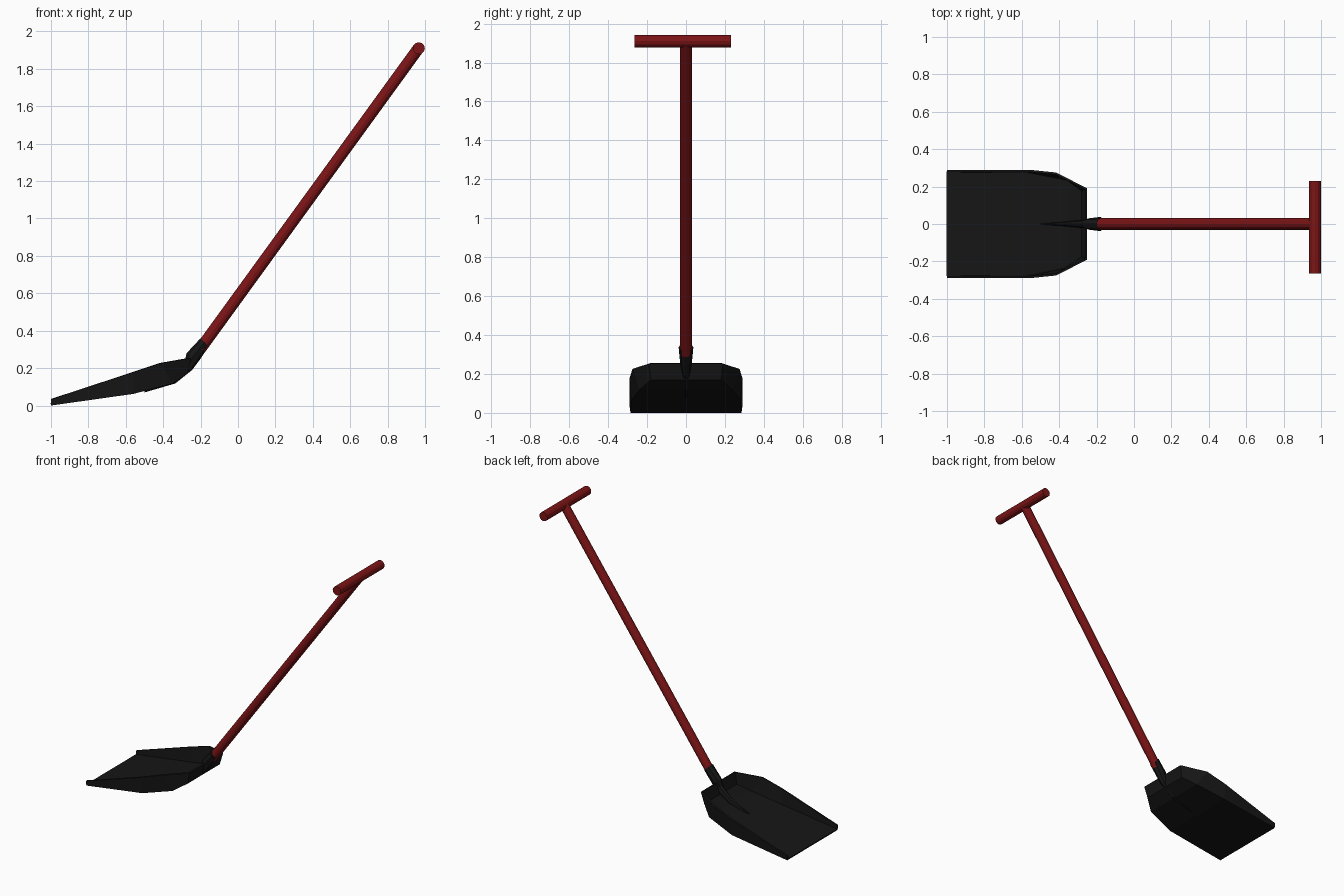
import bpy, bmesh, math
from mathutils import Vector

if "Cube" in bpy.data.objects:
    bpy.data.objects.remove(bpy.data.objects["Cube"])


def material(name, rgb):
    m = bpy.data.materials.new(name)
    m.diffuse_color = (*rgb, 1)
    m.use_nodes = True
    m.node_tree.nodes["Principled BSDF"].inputs["Base Color"].default_value = m.diffuse_color
    return m


BLACK = material("black_steel", (0.008, 0.008, 0.008))
RED = material("red_paint", (0.2, 0.007, 0.008))


def make_object(name, bm, mat):
    bmesh.ops.recalc_face_normals(bm, faces=bm.faces)
    me = bpy.data.meshes.new(name)
    bm.to_mesh(me)
    bm.free()
    me.materials.append(mat)
    ob = bpy.data.objects.new(name, me)
    bpy.context.collection.objects.link(ob)
    return ob


def loft(bm, rows, closed):
    rings = [[bm.verts.new(p) for p in row] for row in rows]
    for a, b in zip(rings, rings[1:]):
        n = len(a)
        for i in range(n if closed else n - 1):
            j = (i + 1) % n
            bm.faces.new((a[i], a[j], b[j], b[i]))
    return rings


def rod(name, start, end, radius, sides=12):
    start, end = Vector(start), Vector(end)
    axis = end - start
    bm = bmesh.new()
    bmesh.ops.create_cone(bm, cap_ends=True, segments=sides, radius1=radius,
                          radius2=radius, depth=axis.length)
    ob = make_object(name, bm, RED)
    ob.location = (start + end) / 2
    ob.rotation_mode = 'QUATERNION'
    ob.rotation_quaternion = axis.to_track_quat('Z', 'Y')
    return ob


# Scoop blade: each station is rim (x, y, z) and floor edge (x, y, z)
stations = [
    ((-1.0, 0.29, 0.034), (-1.0, 0.285, 0.0)),
    ((-0.56, 0.29, 0.178), (-0.56, 0.282, 0.062)),
    ((-0.415, 0.275, 0.226), (-0.35, 0.24, 0.118)),
    ((-0.25, 0.19, 0.253), (-0.27, 0.18, 0.17)),
]
bm = bmesh.new()
rows = []
for (rx, ry, rz), (fx, fy, fz) in stations:
    rows.append([(rx, -ry, rz), (fx, -fy, fz), (fx, fy, fz), (rx, ry, rz)])
rings = loft(bm, rows, False)
bm.faces.new(rings[-1])
blade = make_object("blade", bm, BLACK)
# thicken towards the inside of the scoop
up = max(blade.data.polygons, key=lambda p: p.area).normal.z > 0
solid = blade.modifiers.new("thickness", 'SOLIDIFY')
solid.thickness = 0.012
solid.offset = 1 if up else -1

# Socket tapering into a spike along the floor: upper xz, lower xz, half width
sections = [
    ((-0.20, 0.360), (-0.158, 0.315), 0.038),
    ((-0.275, 0.28), (-0.20, 0.25), 0.031),
    ((-0.285, 0.235), (-0.245, 0.19), 0.023),
    ((-0.36, 0.165), (-0.335, 0.118), 0.014),
    ((-0.50, 0.092), (-0.50, 0.07), 0.002),
]
bm = bmesh.new()
rows = []
for a, b, w in sections:
    row = []
    for i in range(8):
        t = math.tau * i / 8
        k = (1 - math.cos(t)) / 2
        row.append((a[0] + (b[0] - a[0]) * k, w * math.sin(t), a[1] + (b[1] - a[1]) * k))
    rows.append(row)
rings = loft(bm, rows, True)
bm.faces.new(rings[0])
bm.faces.new(rings[-1])
make_object("socket", bm, BLACK)

# Shaft and cross grip
rod("shaft", (-0.20, 0, 0.305), (0.965, 0, 1.91), 0.031)
rod("cross_grip", (0.967, -0.265, 1.91), (0.967, 0.23, 1.91), 0.032)
